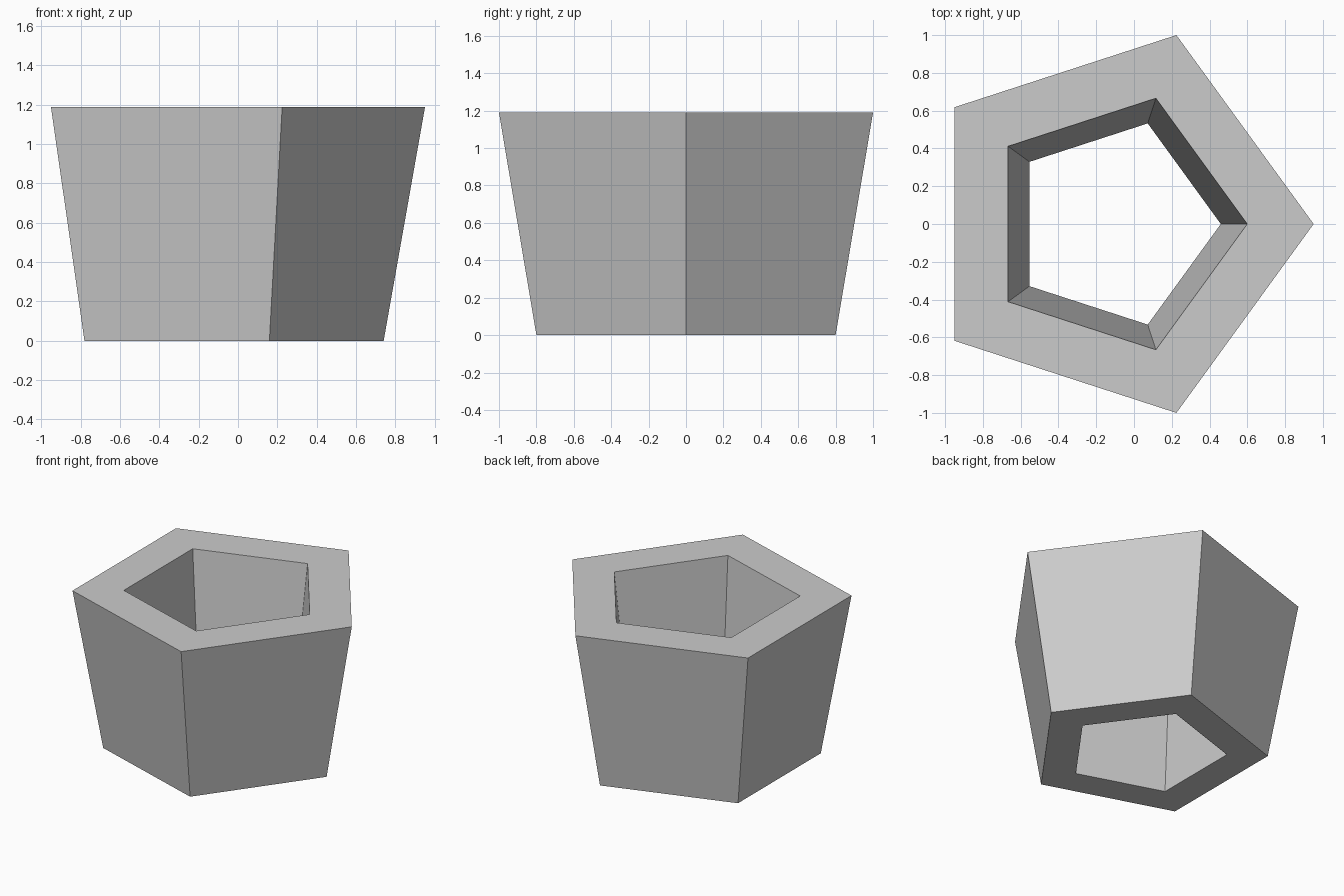
import bpy
import bmesh
from math import cos, sin, tau

cube = bpy.data.objects.get("Cube")
if cube:
    bpy.data.objects.remove(cube, do_unlink=True)

SIDES = 5
HEIGHT = 1.19
CENTRE_X = -0.1004

# Plain grey material
grey = bpy.data.materials.new("light_grey")
grey.use_nodes = True
colour = (0.6, 0.6, 0.6, 1)
grey.diffuse_color = colour
grey.node_tree.nodes["Principled BSDF"].inputs["Base Color"].default_value = colour


def ring(bm, radius, z):
    """Regular polygon of vertices with one corner pointing to +x."""
    return [bm.verts.new((CENTRE_X + radius * cos(tau * i / SIDES),
                          radius * sin(tau * i / SIDES), z))
            for i in range(SIDES)]


# Tapered five-sided tube: loop the wall profile round and bridge it closed
profile = [(0.841, 0), (1.0515, HEIGHT), (0.70, HEIGHT), (0.56, 0)]
bm = bmesh.new()
rings = [ring(bm, r, z) for r, z in profile]
for k, lower in enumerate(rings):
    upper = rings[(k + 1) % len(rings)]
    for i in range(SIDES):
        j = (i + 1) % SIDES
        bm.faces.new((lower[i], lower[j], upper[j], upper[i]))
bmesh.ops.recalc_face_normals(bm, faces=bm.faces)

mesh = bpy.data.meshes.new("tapered_pentagon_tube")
bm.to_mesh(mesh)
bm.free()
mesh.materials.append(grey)
tube = bpy.data.objects.new("tapered_pentagon_tube", mesh)
bpy.context.collection.objects.link(tube)
